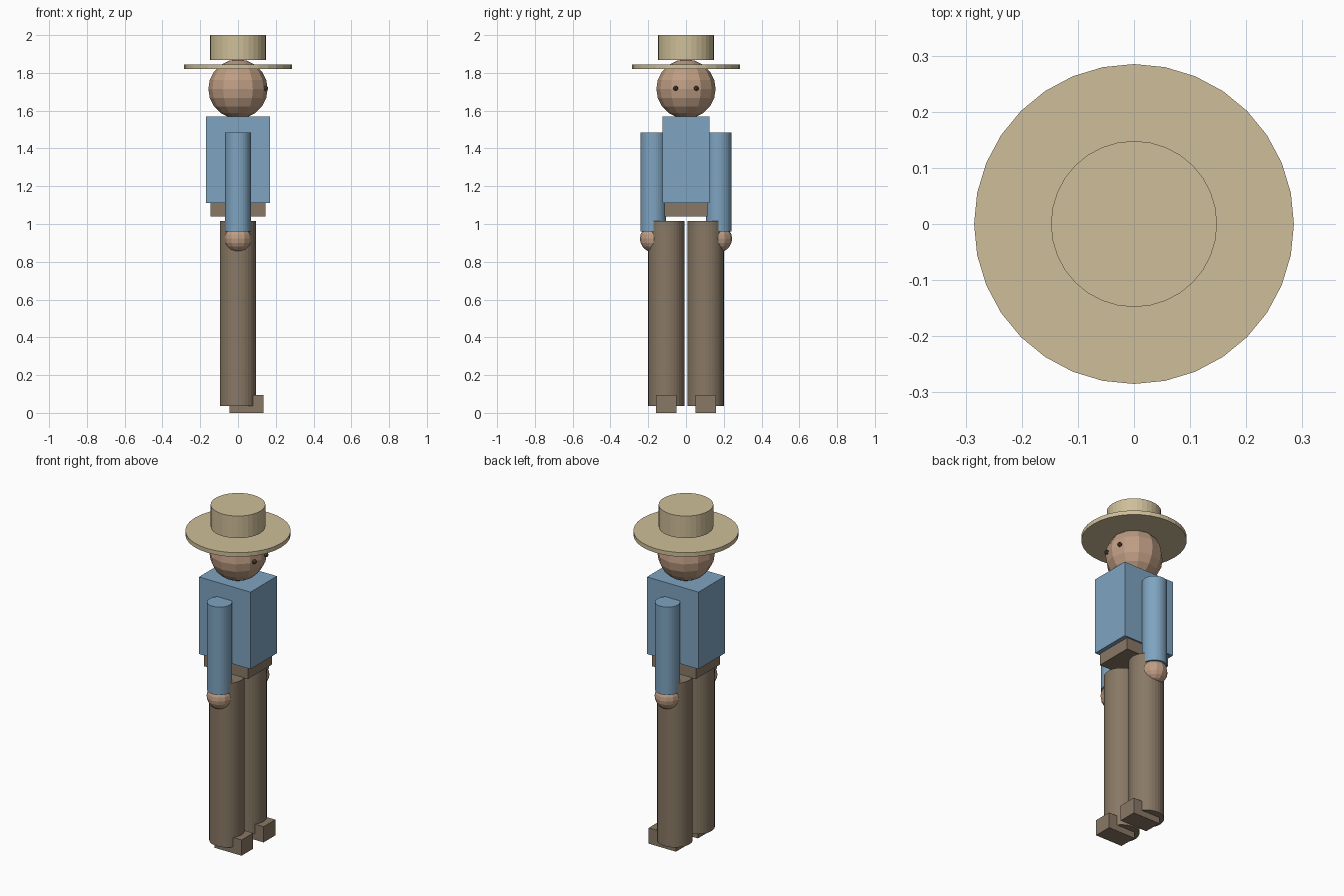
import bpy
import math

cube = bpy.data.objects.get("Cube")
if cube:
    bpy.data.objects.remove(cube, do_unlink=True)


def material(name, rgb):
    m = bpy.data.materials.new(name)
    m.use_nodes = True
    m.diffuse_color = (*rgb, 1)
    m.node_tree.nodes["Principled BSDF"].inputs["Base Color"].default_value = (*rgb, 1)
    return m


STRAW = material("straw", (0.62, 0.52, 0.32))
SKIN = material("skin", (0.52, 0.34, 0.23))
SHIRT = material("blue_shirt", (0.21, 0.37, 0.53))
BROWN = material("brown_trousers", (0.25, 0.19, 0.13))
DARK = material("dark_eye", (0.08, 0.05, 0.035))


def finish(name, mat, smooth=False):
    ob = bpy.context.object
    ob.name = name
    ob.data.materials.append(mat)
    return ob


def box(name, mat, centre, size):
    bpy.ops.mesh.primitive_cube_add(size=1, location=centre)
    ob = finish(name, mat)
    ob.scale = size
    return ob


def cylinder(name, mat, y, radius, bottom, top, sides=32):
    bpy.ops.mesh.primitive_cylinder_add(vertices=sides, radius=radius, depth=top - bottom,
                                        location=(0, y, (bottom + top) / 2))
    return finish(name, mat)


def ball(name, mat, centre, radius, segments, rings):
    bpy.ops.mesh.primitive_uv_sphere_add(segments=segments, ring_count=rings,
                                         radius=radius, location=centre)
    return finish(name, mat)


# Hat: thin brim and a separate crown above it
cylinder("hat_brim", STRAW, 0, 0.285, 1.82, 1.845)
cylinder("hat_crown", STRAW, 0, 0.148, 1.868, 2.0)

# Head, torso and hips
ball("head", SKIN, (0, 0, 1.715), 0.157, 12, 10)
box("torso", SHIRT, (0, 0, 1.34), (0.34, 0.25, 0.46))
box("hips", BROWN, (0, 0, 1.08), (0.29, 0.23, 0.08))

# Paired parts; the figure looks along +x
for side, s in (("front", -1), ("back", 1)):
    ball(side + "_eye", DARK, (0.147, s * 0.055, 1.718), 0.013, 8, 6)
    cylinder(side + "_arm", SHIRT, s * 0.173, 0.068, 0.96, 1.485)
    ball(side + "_hand", SKIN, (0, s * 0.173, 0.922), 0.071, 12, 10)
    cylinder(side + "_leg", BROWN, s * 0.104, 0.096, 0.037, 1.017)
    box(side + "_foot", BROWN, (0.045, s * 0.104, 0.047), (0.18, 0.11, 0.094))
